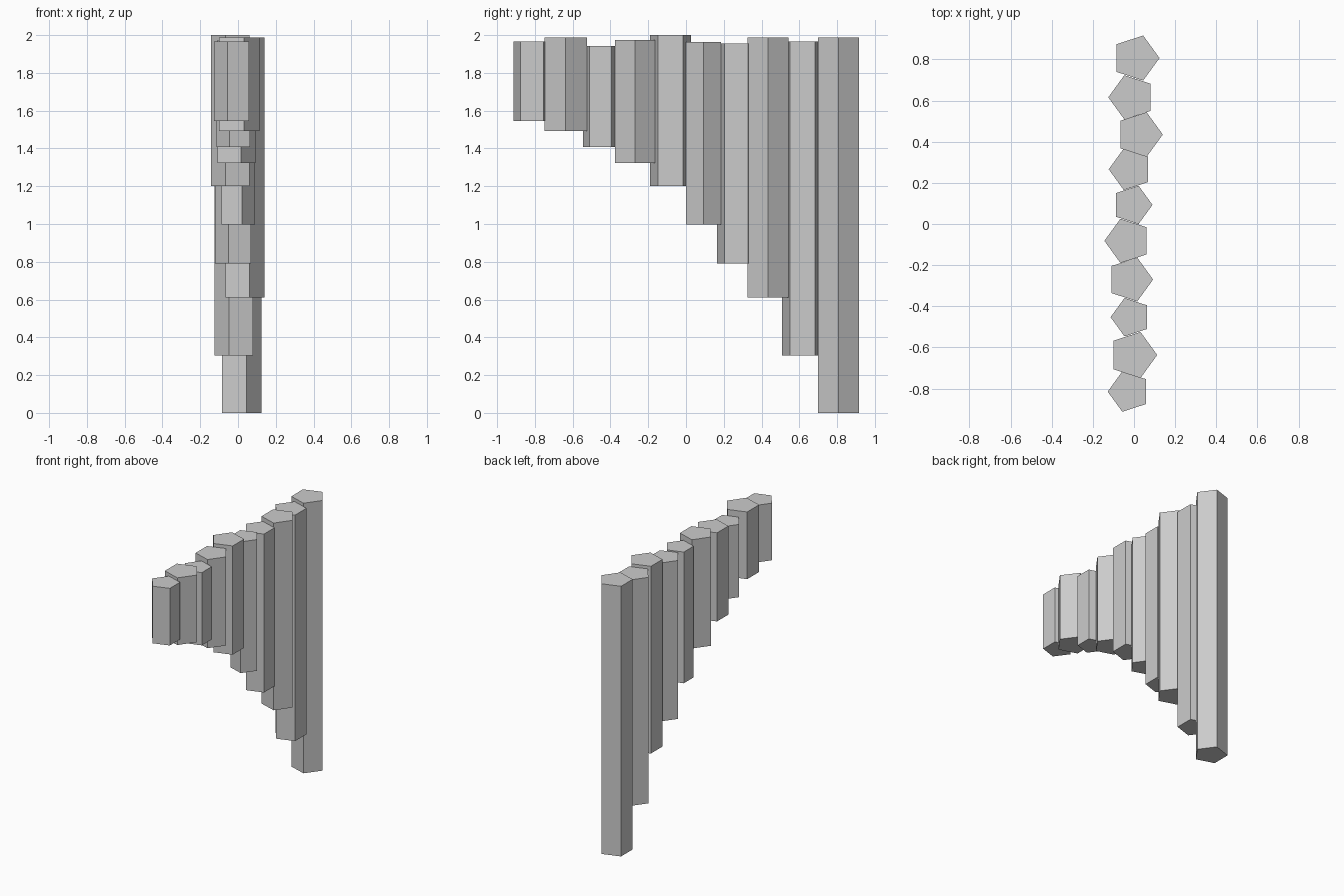
import bpy
import math

# Row of pentagonal columns from back to front, alternately pointing +x and -x:
# centre x, centre y, radius, bottom z, top z
columns = [
    (0.009, 0.807, 0.115, 0.00, 1.987),
    (-0.012, 0.616, 0.113, 0.303, 1.965),
    (0.026, 0.435, 0.114, 0.61, 1.987),
    (-0.017, 0.266, 0.106, 0.79, 1.955),
    (-0.008, 0.093, 0.098, 0.998, 1.963),
    (-0.031, -0.082, 0.113, 1.20, 2.00),
    (-0.019, -0.270, 0.112, 1.323, 1.975),
    (-0.016, -0.453, 0.098, 1.408, 1.943),
    (-0.005, -0.637, 0.118, 1.493, 1.987),
    (-0.025, -0.815, 0.103, 1.545, 1.965),
]


def pentagon_column(name, x, y, r, z0, z1, turn):
    ring = [(x + r * math.cos(turn + i * math.tau / 5),
             y + r * math.sin(turn + i * math.tau / 5)) for i in range(5)]
    verts = [(px, py, z) for z in (z0, z1) for px, py in ring]
    faces = [(4, 3, 2, 1, 0), (5, 6, 7, 8, 9)]
    faces += [(i, (i + 1) % 5, (i + 1) % 5 + 5, i + 5) for i in range(5)]
    mesh = bpy.data.meshes.new(name)
    mesh.from_pydata(verts, [], faces)
    obj = bpy.data.objects.new(name, mesh)
    bpy.context.collection.objects.link(obj)


for n, (x, y, r, z0, z1) in enumerate(columns):
    pentagon_column(f"column_{n + 1}", x, y, r, z0, z1, math.pi * (n % 2))
